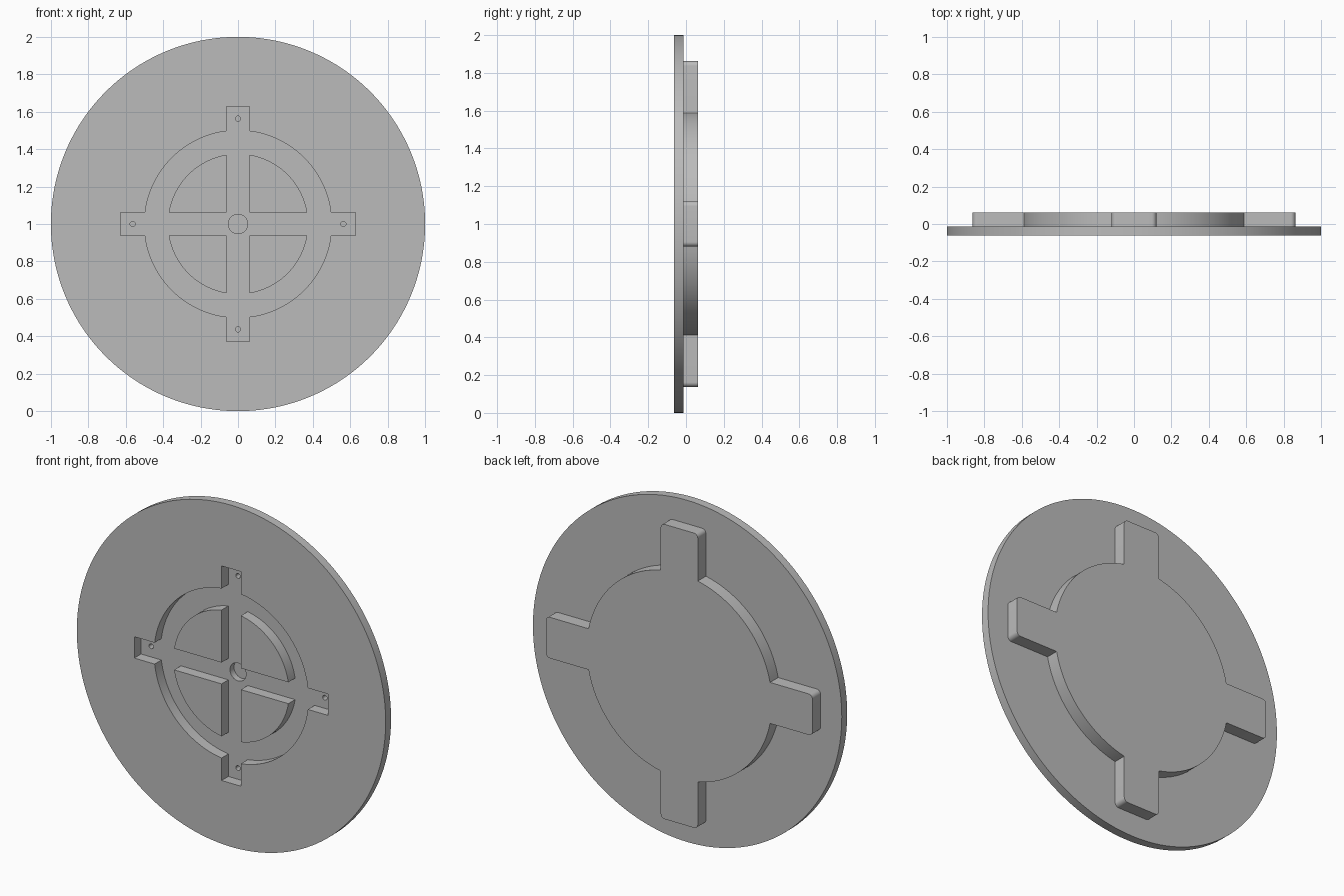
import bpy, bmesh
from math import sin, cos, pi, asin, acos, radians, sqrt
from mathutils import Vector

cube = bpy.data.objects.get("Cube")
if cube:
    bpy.data.objects.remove(cube, do_unlink=True)

CENTRE_Z = 1.0
FRONT, STEP, BACK = -0.0625, -0.0125, 0.0625
FLOOR = 0.0          # depth of the front recess

grey = bpy.data.materials.new("plain grey")
grey.use_nodes = True
grey.diffuse_color = (0.5, 0.5, 0.5, 1)
grey.node_tree.nodes["Principled BSDF"].inputs["Base Color"].default_value = (0.5, 0.5, 0.5, 1)


def arc(cx, cz, r, a0, a1, n):
    """Points along an arc, both ends included."""
    return [(cx + r * cos(a0 + (a1 - a0) * i / n),
             cz + r * sin(a0 + (a1 - a0) * i / n)) for i in range(n + 1)]


def circle(r, n, cx=0, cz=0):
    return arc(cx, cz, r, 0, 2 * pi, n)[:-1]


def four_tab_outline(r, half, end, fillet):
    """Circle with four square tabs, optionally with rounded tab corners."""
    a = asin(half / r)
    if fillet:
        c, d = end - fillet, half - fillet
        tab = arc(c, -d, fillet, -pi / 2, 0, 8) + arc(c, d, fillet, 0, pi / 2, 8)
    else:
        tab = [(end, -half), (end, half)]
    quarter = tab + arc(0, 0, r, a, pi / 2 - a, 32)
    points = []
    for k in range(4):
        c, s = round(cos(k * pi / 2)), round(sin(k * pi / 2))
        points += [(x * c - z * s, x * s + z * c) for x, z in quarter]
    return points


def prism(name, outline, y0, y1):
    """Extrude an outline in the xz plane from y0 to y1."""
    bm = bmesh.new()
    face = bm.faces.new([bm.verts.new((x, y0, z + CENTRE_Z)) for x, z in outline])
    out = bmesh.ops.extrude_face_region(bm, geom=[face])["geom"]
    bmesh.ops.translate(bm, vec=Vector((0, y1 - y0, 0)),
                        verts=[g for g in out if isinstance(g, bmesh.types.BMVert)])
    bmesh.ops.recalc_face_normals(bm, faces=bm.faces)
    mesh = bpy.data.meshes.new(name)
    bm.to_mesh(mesh)
    bm.free()
    mesh.materials.append(grey)
    obj = bpy.data.objects.new(name, mesh)
    bpy.context.collection.objects.link(obj)
    return obj


def select(obj):
    bpy.ops.object.select_all(action='DESELECT')
    obj.select_set(True)
    bpy.context.view_layer.objects.active = obj


def combine(target, tool, operation):
    """Apply a boolean and discard the tool."""
    mod = target.modifiers.new(operation.lower(), 'BOOLEAN')
    mod.operation, mod.solver, mod.object = operation, 'EXACT', tool
    select(target)
    bpy.ops.object.modifier_apply(modifier=mod.name)
    bpy.data.objects.remove(tool, do_unlink=True)


# Round plate with a raised four-tab boss on the back
plate = prism("round_plate", circle(1.0, 160), FRONT, STEP)
boss = prism("rear_boss", four_tab_outline(0.6, 0.12, 0.8625, 0.025), STEP - 0.02, BACK)
combine(plate, boss, 'UNION')

# Recess in the front, following the boss at a smaller size
recess = prism("recess_cutter", four_tab_outline(0.5, 0.0625, 0.628, 0), FRONT - 0.1, FLOOR)
combine(plate, recess, 'DIFFERENCE')

# Blind centre bore and a screw hole in each recess tab
bore = prism("bore_cutter", circle(0.052, 48), FLOOR - 0.02, FLOOR + 0.0375)
combine(plate, bore, 'DIFFERENCE')
for k in range(4):
    hole = prism("screw_hole_cutter",
                 circle(0.014, 24, 0.5625 * cos(k * pi / 2), 0.5625 * sin(k * pi / 2)),
                 FLOOR - 0.02, FLOOR + 0.0375)
    combine(plate, hole, 'DIFFERENCE')

# Four quarter-round islands left standing between the recess spokes
parts = [plate]
a = asin(0.0625 / 0.375)
for name, sx, sz in (("upper_left", 1, 1), ("upper_right", -1, 1),
                     ("lower_left", 1, -1), ("lower_right", -1, -1)):
    outline = [(0.0625, 0.0625)] + arc(0, 0, 0.375, a, pi / 2 - a, 32)
    parts.append(prism(name + "_island", [(x * sx, z * sz) for x, z in outline],
                       FRONT, FLOOR + 0.005))

for obj in parts:
    select(obj)
    bpy.ops.object.shade_smooth_by_angle(angle=radians(18))
